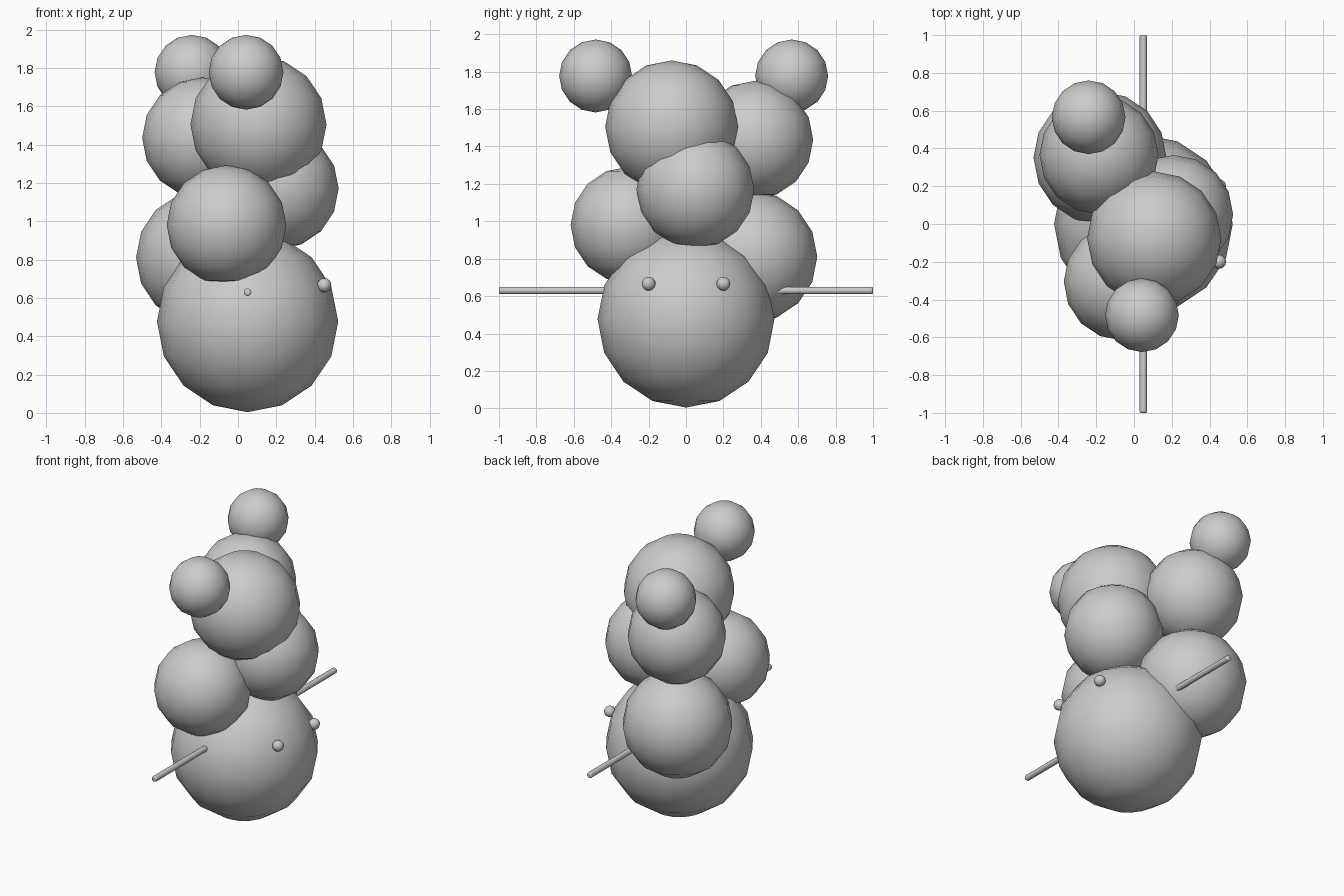
import bpy
import math

cube = bpy.data.objects.get("Cube")
if cube:
    bpy.data.objects.remove(cube, do_unlink=True)

# One plain grey for the whole figure
grey = bpy.data.materials.new("plain_grey")
grey.use_nodes = True
colour = (0.6, 0.6, 0.6, 1.0)
grey.diffuse_color = colour
grey.node_tree.nodes["Principled BSDF"].inputs["Base Color"].default_value = colour


def ball(name, centre, radius):
    bpy.ops.mesh.primitive_uv_sphere_add(
        segments=16, ring_count=8, radius=radius, location=centre)
    obj = bpy.context.object
    obj.name = name
    obj.data.materials.append(grey)
    bpy.ops.object.shade_smooth()
    return obj


def arm(name, side):
    # Thin rod from inside the body outwards along y, with softened ends
    inner, outer = 0.3, 1.0
    bpy.ops.mesh.primitive_cylinder_add(
        vertices=12, radius=0.02, depth=outer - inner,
        location=(0.05, side * (inner + outer) / 2, 0.63),
        rotation=(math.pi / 2, 0, 0))
    obj = bpy.context.object
    obj.name = name
    obj.data.materials.append(grey)
    bevel = obj.modifiers.new("rounded_ends", 'BEVEL')
    bevel.width = 0.008
    bevel.segments = 2
    bevel.limit_method = 'ANGLE'
    bevel.angle_limit = math.radians(60)
    bpy.ops.object.shade_smooth_by_angle(angle=math.radians(40))


# Body and the cluster of balls stacked on it
ball("body", (0.05, 0, 0.477), 0.473)
ball("front_lower_ball", (-0.06, -0.305, 0.98), 0.312)
ball("back_lower_ball", (-0.18, 0.35, 0.81), 0.352)
ball("left_middle_ball", (0.21, 0.05, 1.17), 0.315)
ball("back_upper_ball", (-0.185, 0.365, 1.435), 0.315)
ball("front_upper_ball", (0.107, -0.077, 1.505), 0.355)

# Small balls at the top
ball("front_top_ball", (0.042, -0.483, 1.777), 0.195)
ball("back_top_ball", (-0.24, 0.565, 1.777), 0.195)

# Eyes and arms on both sides
for side, label in ((-1, "front"), (1, "back")):
    ball(label + "_eye", (0.45, side * 0.2, 0.666), 0.037)
    arm(label + "_arm", side)
